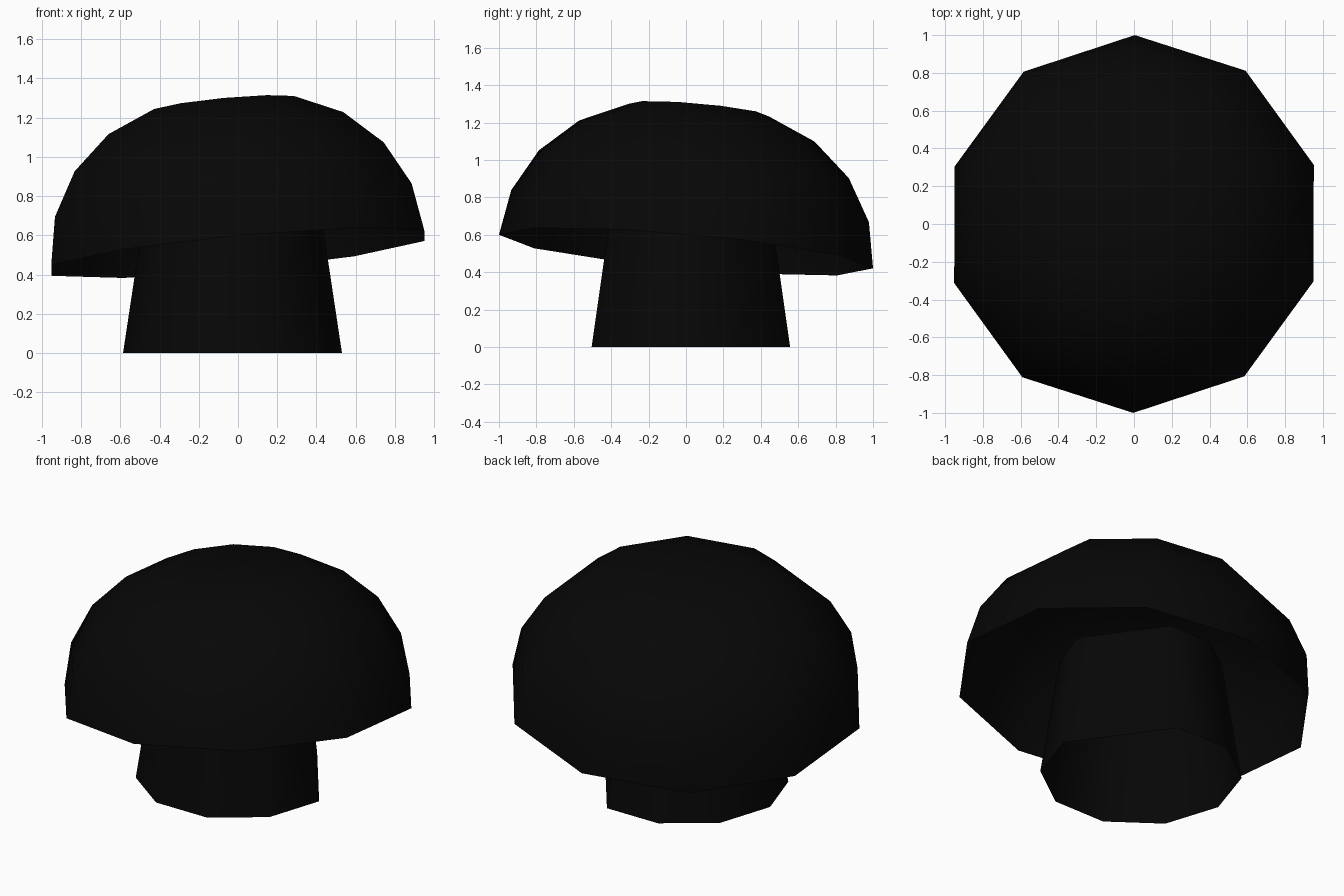
import bpy, bmesh, math
from mathutils import Vector, Matrix

if "Cube" in bpy.data.objects:
    bpy.data.objects.remove(bpy.data.objects["Cube"])

black = bpy.data.materials.new("soft black")
black.diffuse_color = (0.002, 0.002, 0.002, 1)
black.use_nodes = True
black.node_tree.nodes["Principled BSDF"].inputs["Base Color"].default_value = black.diffuse_color


def lathe(name, profile, angles, matrix, close_top):
    """Sweep (radius, height) rings around the given angles (degrees)."""
    bm = bmesh.new()
    rings = []
    for r, h in profile:
        rings.append([bm.verts.new((r * math.cos(math.radians(a)),
                                    r * math.sin(math.radians(a)), h))
                      for a in angles])
    n = len(angles)
    for lo, hi in zip(rings, rings[1:]):
        for i in range(n):
            j = (i + 1) % n
            bm.faces.new((lo[i], lo[j], hi[j], hi[i]))
    if close_top:
        bm.faces.new(rings[-1])
    bm.transform(matrix)
    me = bpy.data.meshes.new(name)
    bm.to_mesh(me)
    bm.free()
    me.materials.append(black)
    ob = bpy.data.objects.new(name, me)
    bpy.context.collection.objects.link(ob)
    bpy.context.view_layer.objects.active = ob
    ob.select_set(True)
    bpy.ops.object.shade_smooth_by_angle(angle=math.radians(60))
    ob.select_set(False)
    return ob


# Cap: hollow tilted dome, open below, with a flat top
tilt = Vector((0, 0, 1)).rotation_difference(Vector((-0.094, 0.09, 1)))
cap_matrix = Matrix.Translation((0, 0, 0.51)) @ tilt.to_matrix().to_4x4()
dome = [(1.004, 0), (0.96, 0.245), (0.832, 0.471), (0.632, 0.65), (0.376, 0.763)]
lathe("mushroom_cap", dome, [18 + 36 * i for i in range(10)], cap_matrix, True)

# Stem: tapered open tube, ten-sided with one corner cut to a wide flat
corners = [36 * i for i in range(10) if i != 1]
lathe("mushroom_stem", [(0.558, 0), (0.451, 0.71)], corners,
      Matrix.Translation((-0.028, 0.026, 0)), False)
